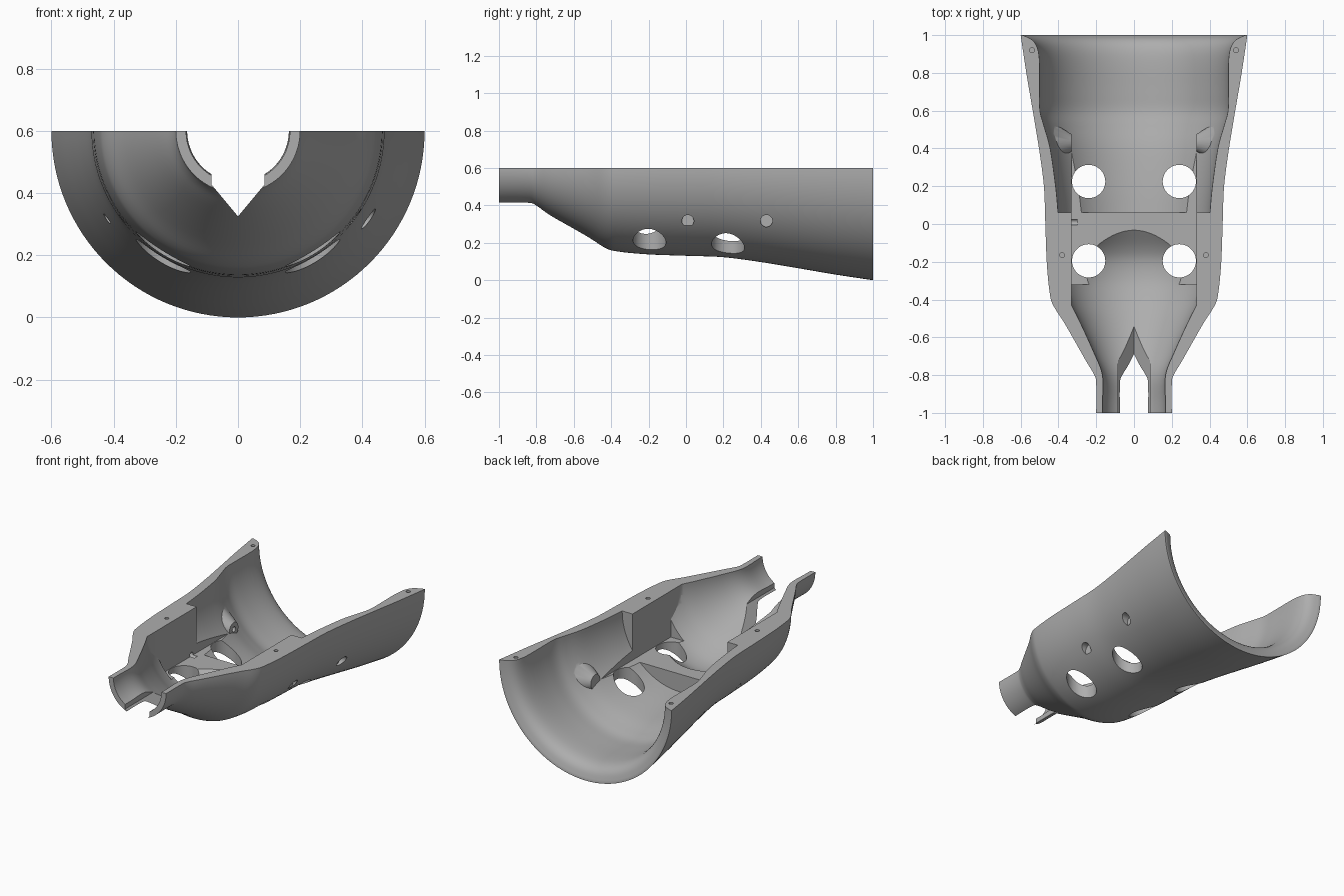
import bpy, bmesh, math
from mathutils import Matrix

if "Cube" in bpy.data.objects:
    bpy.data.objects.remove(bpy.data.objects["Cube"])

AXIS_Z = 0.6   # height of the long axis, where the shell is split
SEGMENTS = 128


def add_object(name, bm):
    bmesh.ops.recalc_face_normals(bm, faces=bm.faces)
    mesh = bpy.data.meshes.new(name)
    bm.to_mesh(mesh)
    bm.free()
    obj = bpy.data.objects.new(name, mesh)
    bpy.context.collection.objects.link(obj)
    return obj


def smooth_profile(points, steps=5):
    """Catmull-Rom curve through (y, radius) points."""
    pts = [points[0]] + points + [points[-1]]
    out = []
    for a, b, c, d in zip(pts, pts[1:], pts[2:], pts[3:]):
        for i in range(steps):
            t = i / steps
            out.append([0.5 * (2 * q + (r - p) * t + (2 * p - 5 * q + 4 * r - s) * t**2
                        + (3 * q - p - 3 * r + s) * t**3) for p, q, r, s in zip(a, b, c, d)])
    return out + [points[-1]]


def revolve(name, points):
    """Closed solid of revolution around the long axis."""
    bm = bmesh.new()
    rings = []
    for y, r in points:
        angles = [math.tau * i / SEGMENTS for i in range(SEGMENTS)]
        rings.append([bm.verts.new((r * math.cos(a), y, AXIS_Z + r * math.sin(a))) for a in angles])
    for low, high in zip(rings, rings[1:]):
        for i in range(SEGMENTS):
            j = (i + 1) % SEGMENTS
            bm.faces.new((low[i], low[j], high[j], high[i]))
    bm.faces.new(rings[0])
    bm.faces.new(rings[-1])
    return add_object(name, bm)


def box(name, low, high):
    bm = bmesh.new()
    bmesh.ops.create_cube(bm, size=1)
    for v in bm.verts:
        v.co = [lo if c < 0 else hi for c, lo, hi in zip(v.co, low, high)]
    return add_object(name, bm)


def cylinder(name, start, axis, length, r1, r2=None, sides=48):
    """Cylinder or cone growing from start along x or z; a negative length reverses it."""
    bm = bmesh.new()
    bmesh.ops.create_cone(bm, cap_ends=True, segments=sides, radius1=r1,
                          radius2=r1 if r2 is None else r2, depth=abs(length))
    bm.transform(Matrix.Translation((0, 0, abs(length) / 2)))
    if length < 0:
        bm.transform(Matrix.Rotation(math.pi, 4, "Y"))
    if axis == "x":
        bm.transform(Matrix.Rotation(math.pi / 2, 4, "Y"))
    bm.transform(Matrix.Translation(start))
    return add_object(name, bm)


def boolean(target, tool, operation="DIFFERENCE"):
    mod = target.modifiers.new("cut", "BOOLEAN")
    mod.operation = operation
    mod.solver = "EXACT"
    mod.object = tool
    bpy.context.view_layer.objects.active = target
    bpy.ops.object.modifier_apply(modifier=mod.name)
    bpy.data.objects.remove(tool)


# Outer body: narrow neck, rounded middle, flared back
shell = revolve("half_shell", smooth_profile([
    (-1, 0.2), (-0.85, 0.2), (-0.8, 0.21), (-0.72, 0.257), (-0.53, 0.365), (-0.43, 0.428),
    (-0.36, 0.447), (-0.2, 0.462), (0.02, 0.47), (0.2, 0.477), (0.4, 0.503), (0.6, 0.536),
    (0.8, 0.57), (1, 0.6)]))
boolean(shell, box("top_half", (-1, -2, AXIS_Z), (1, 2, 2)))

# Front cavity: neck bore opening into a bowl with flat side walls
bowl = revolve("front_cavity", smooth_profile([
    (-1.1, 0.167), (-0.95, 0.167), (-0.8, 0.167), (-0.67, 0.217), (-0.5, 0.295), (-0.4, 0.345),
    (-0.3, 0.38), (-0.2, 0.383), (-0.12, 0.352), (-0.03, 0.288)]))
boolean(bowl, box("flat_walls", (-0.33, -2, -1), (0.33, 2, 2)), "INTERSECT")
boolean(shell, bowl)

# Back cavity with a rounded lip, keeping a conical screw boss on each side
back = revolve("back_cavity", smooth_profile([
    (0.06, 0.402), (0.2, 0.415), (0.4, 0.444), (0.52, 0.477), (0.6, 0.498), (0.7, 0.5),
    (0.85, 0.5), (0.93, 0.511), (0.975, 0.54), (1, 0.592), (1.02, 0.65)]))
for side in (-1, 1):
    boolean(back, cylinder("boss", (0.33 * side, 0.43, 0.315), "x", 0.2 * side, 0.045, 0.17))
boolean(shell, back)

# Flat-floored channel joining the two cavities
boolean(shell, box("channel", (-0.33, -0.32, 0.31), (0.33, 0.4, 0.8)))

# Pointed slot through the underside of the neck
bm = bmesh.new()
outline = [(-0.085, 0.56), (-0.085, 0.427), (0, 0.325), (0.085, 0.427), (0.085, 0.56)]
face = bm.faces.new([bm.verts.new((x, -1.1, z)) for x, z in outline])
grown = bmesh.ops.extrude_face_region(bm, geom=[face])["geom"]
bmesh.ops.translate(bm, vec=(0, 0.65, 0), verts=[g for g in grown if isinstance(g, bmesh.types.BMVert)])
boolean(shell, add_object("neck_slot", bm))

# Mirrored holes
for side in (-1, 1):
    for y in (0.225, -0.195):
        boolean(shell, cylinder("vent", (0.24 * side, y, -0.1), "z", 0.6, 0.088, sides=64))
    for y, seat in ((0.01, 0.355), (0.43, 0.385)):
        boolean(shell, cylinder("screw_hole", (0.3 * side, y, 0.317), "x", 0.3 * side, 0.016, sides=24))
        boolean(shell, cylinder("screw_seat", (seat * side, y, 0.317), "x", 0.2 * side, 0.032, sides=32))
    for x, y in ((0.54, 0.92), (0.38, -0.165)):
        boolean(shell, cylinder("pin_hole", (x * side, y, 0.54), "z", 0.1, 0.013, sides=20))

# Single grey plastic
grey = bpy.data.materials.new("grey plastic")
grey.use_nodes = True
color = (0.42, 0.42, 0.42, 1)
grey.diffuse_color = color
grey.node_tree.nodes["Principled BSDF"].inputs["Base Color"].default_value = color
shell.data.materials.clear()
shell.data.materials.append(grey)
for poly in shell.data.polygons:
    poly.material_index = 0

bpy.ops.object.select_all(action="DESELECT")
shell.select_set(True)
bpy.context.view_layer.objects.active = shell
bpy.ops.object.shade_smooth_by_angle(angle=math.radians(30))
